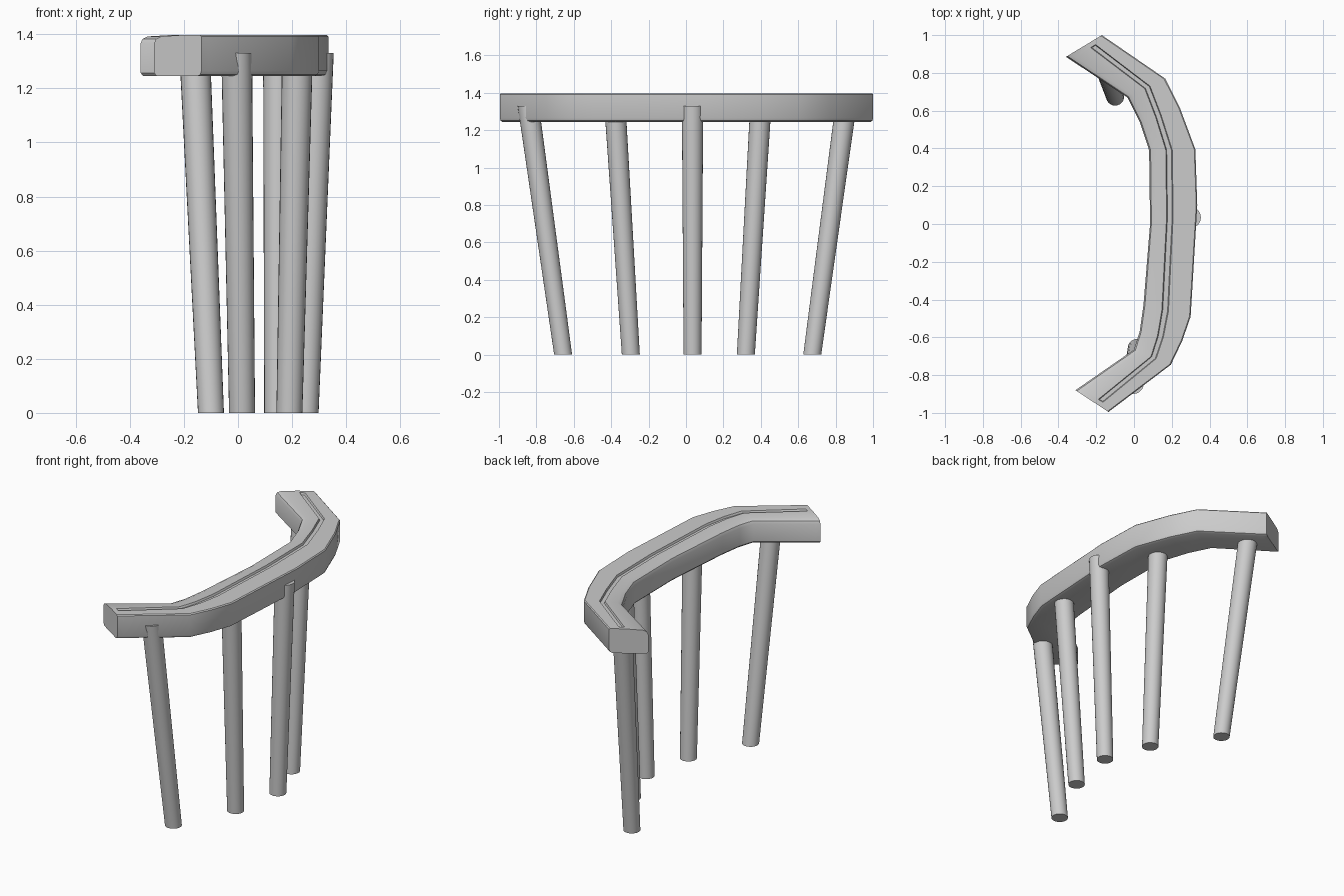
import bpy, bmesh
from mathutils import Vector

if "Cube" in bpy.data.objects:
    bpy.data.objects.remove(bpy.data.objects["Cube"])

Z0, Z1, GROOVE = 1.245, 1.397, 0.012


def finish(name, bm, angle):
    bmesh.ops.recalc_face_normals(bm, faces=bm.faces)
    me = bpy.data.meshes.new(name)
    bm.to_mesh(me)
    bm.free()
    ob = bpy.data.objects.new(name, me)
    bpy.context.collection.objects.link(ob)
    bpy.ops.object.select_all(action='DESELECT')
    ob.select_set(True)
    bpy.context.view_layer.objects.active = ob
    bpy.ops.object.shade_smooth_by_angle(angle=angle)
    return ob


def loft(rings):
    """Skin closed rings in order and cap both ends."""
    bm = bmesh.new()
    vs = [[bm.verts.new(p) for p in r] for r in rings]
    n = len(vs[0])
    for a, b in zip(vs, vs[1:]):
        for i in range(n):
            j = (i + 1) % n
            bm.faces.new((a[i], a[j], b[j], b[i]))
    bm.faces.new(vs[0])
    bm.faces.new(vs[-1])
    return bm


# Curved top rail: inner edge, outer edge, groove position across the width
stations = [
    ((-0.36, 0.885), (-0.17, 1.0), 0.64),
    ((-0.035, 0.67), (0.165, 0.77), 0.53),
    ((0.03, 0.54), (0.245, 0.61), 0.46),
    ((0.08, 0.39), (0.325, 0.395), 0.43),
    ((0.085, 0.0), (0.335, 0.10), 0.42),
    ((0.05, -0.43), (0.30, -0.49), 0.46),
    ((0.03, -0.57), (0.255, -0.62), 0.49),
    ((0.0, -0.665), (0.195, -0.745), 0.53),
    ((-0.31, -0.88), (-0.135, -0.995), 0.64),
]


def blend(a, b, f):
    mix = lambda p, q: tuple(x + (y - x) * f for x, y in zip(p, q))
    return mix(a[0], b[0]), mix(a[1], b[1]), a[2] + (b[2] - a[2]) * f


def section(station, depth):
    inner, outer, g = station
    i, o = Vector(inner), Vector(outer)
    w = (o - i).length
    profile = [(0, Z0 + 0.012), (0, Z1 - 0.03), (0.008 / w, Z1 - 0.014), (0.03 / w, Z1 - 0.005),
               (g - 0.07, Z1), (g - 0.05, Z1 - depth), (g + 0.05, Z1 - depth), (g + 0.07, Z1),
               (1 - 0.006 / w, Z1), (1, Z1 - 0.006), (1, Z0 + 0.02), (1 - 0.006 / w, Z0 + 0.006),
               (1 - 0.02 / w, Z0), (0.012 / w, Z0)]
    return [(*i.lerp(o, t), z) for t, z in profile]


first, last = stations[0], stations[-1]
rings = [section(first, 0)]
rings += [section(blend(first, stations[1], f), d) for f, d in ((0.07, 0), (0.08, GROOVE))]
rings += [section(s, GROOVE) for s in stations[1:-1]]
rings += [section(blend(last, stations[-2], f), d) for f, d in ((0.08, GROOVE), (0.07, 0))]
rings.append(section(last, 0))
finish("top_rail", loft(rings), 0.7)

# Splayed, tapered round spindles: foot (x, y) and head (x, y) at z = 1.33
spindles = [
    ("end_spindle_back", (-0.10, 0.675), (-0.16, 0.855)),
    ("side_spindle_back", (0.145, 0.32), (0.15, 0.40)),
    ("centre_spindle", (0.25, 0.035), (0.297, 0.035)),
    ("side_spindle_front", (0.19, -0.295), (0.22, -0.38)),
    ("end_spindle_front", (0.015, -0.657), (-0.005, -0.843)),
]
for name, foot, head in spindles:
    bm = bmesh.new()
    bmesh.ops.create_cone(bm, cap_ends=True, segments=24, radius1=0.048, radius2=0.057, depth=1.33)
    for v in bm.verts:
        t = 0 if v.co.z < 0 else 1
        p = Vector(head if t else foot)
        v.co = (v.co.x + p.x, v.co.y + p.y, 1.33 * t)
    finish(name, bm, 0.6)
